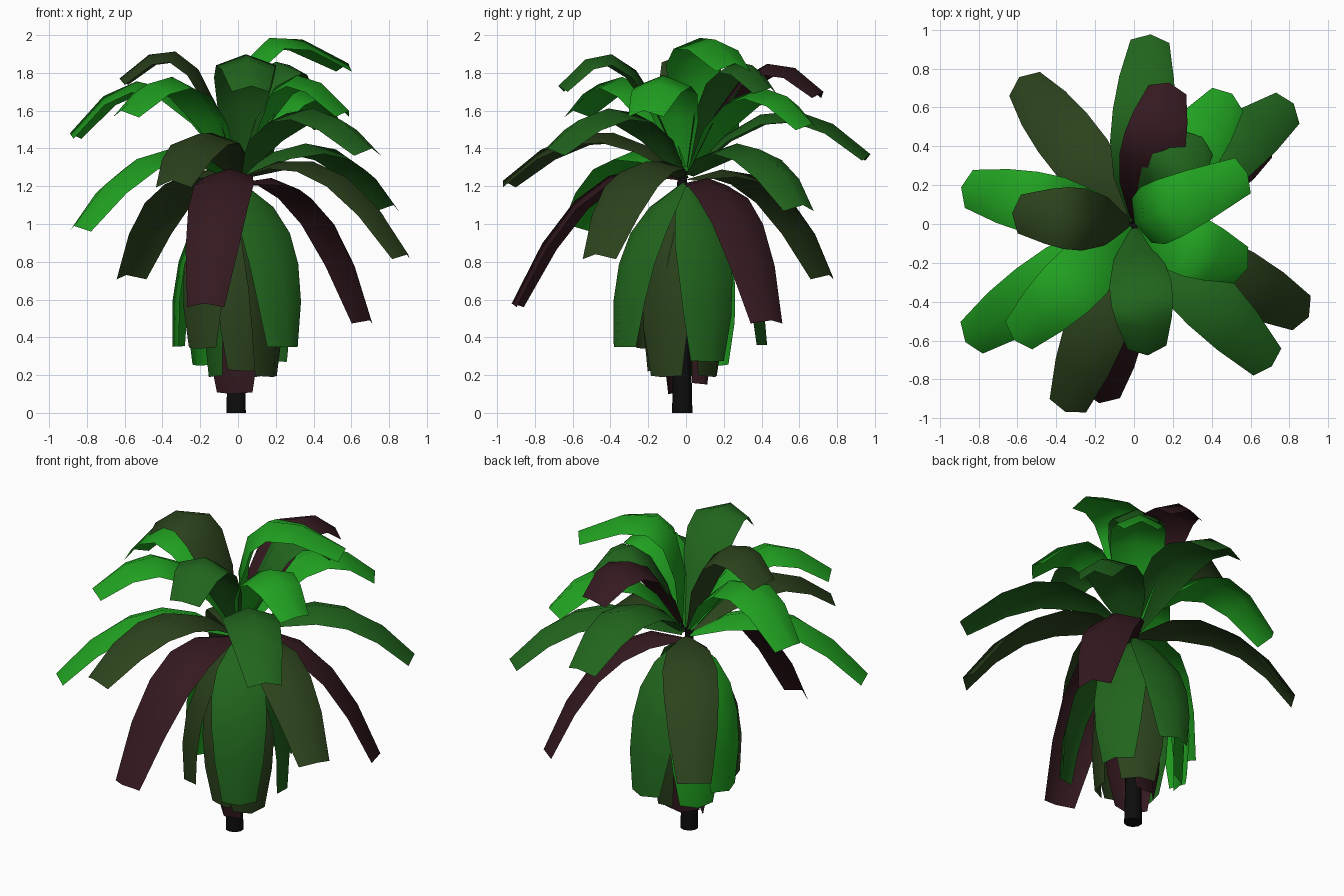
import bpy, bmesh
from math import cos, sin, radians
from mathutils import Vector

if "Cube" in bpy.data.objects:
    bpy.data.objects.remove(bpy.data.objects["Cube"])


def material(name, rgb):
    m = bpy.data.materials.new(name)
    m.diffuse_color = (*rgb, 1)
    m.use_nodes = True
    m.node_tree.nodes["Principled BSDF"].inputs["Base Color"].default_value = m.diffuse_color
    return m


MATS = {
    "bright": material("bright_green", (0.015, 0.36, 0.015)),
    "green": material("deep_green", (0.015, 0.13, 0.012)),
    "brown": material("brown_green", (0.025, 0.055, 0.012)),
    "red": material("dark_red", (0.035, 0.01, 0.014)),
    "bark": material("dark_bark", (0.004, 0.004, 0.004)),
}

HALF_WIDTH = [0.03, 0.125, 0.16, 0.16, 0.142, 0.10]
FOLD = [0.01, 0.04, 0.055, 0.06, 0.06, 0.05]


def finish(bm, name, mat, angle):
    mesh = bpy.data.meshes.new(name)
    bm.to_mesh(mesh)
    bm.free()
    ob = bpy.data.objects.new(name, mesh)
    bpy.context.collection.objects.link(ob)
    mesh.materials.append(MATS[mat])
    bpy.ops.object.select_all(action='DESELECT')
    ob.select_set(True)
    bpy.context.view_layer.objects.active = ob
    bpy.ops.object.shade_smooth_by_angle(angle=radians(angle))
    return ob


def leaf(name, az, base_z, mid, tip, mat):
    """Arching leaf, folded along its ridge; mid and tip are (radius, height)."""
    out = Vector((cos(radians(az)), sin(radians(az)), 0))
    side = Vector((-out.y, out.x, 0))
    p0, m, p2 = Vector((0.02, base_z)), Vector(mid), Vector(tip)
    c = 2 * m - (p0 + p2) / 2          # curve control so it passes through mid
    bm = bmesh.new()
    rows = []
    for i, (w, f) in enumerate(zip(HALF_WIDTH, FOLD)):
        t = i / (len(FOLD) - 1)
        p = (1 - t) ** 2 * p0 + 2 * t * (1 - t) * c + t * t * p2
        d = ((1 - t) * (c - p0) + t * (p2 - c)).normalized()
        e = p - f * Vector((-d.y, d.x))
        ridge = out * p.x + Vector((0, 0, p.y))
        edge = out * e.x + Vector((0, 0, e.y))
        rows.append([bm.verts.new(v) for v in (edge - side * w, ridge, edge + side * w)])
    for a, b in zip(rows, rows[1:]):
        for k in (0, 1):
            bm.faces.new((a[k], b[k], b[k + 1], a[k + 1]))
    finish(bm, name, mat, 50)


# Trunk
bm = bmesh.new()
bmesh.ops.create_cone(bm, cap_ends=True, segments=10, radius1=0.054, radius2=0.025, depth=1.28)
bmesh.ops.translate(bm, vec=(-0.01, -0.02, 0.64), verts=bm.verts)
finish(bm, "trunk", "bark", 40)

# Crown leaves: azimuth, base height, mid point, tip point, colour
CROWN = [
    (24, 1.30, (0.11, 1.945), (0.64, 1.85), "bright"),
    (175, 1.30, (0.27, 1.88), (0.63, 1.77), "brown"),
    (276, 1.30, (0.33, 1.87), (0.68, 1.73), "green"),
    (52, 1.30, (0.27, 1.83), (0.57, 1.72), "green"),
    (76, 1.29, (0.37, 1.82), (0.75, 1.70), "red"),
    (339, 1.29, (0.27, 1.77), (0.63, 1.60), "bright"),
    (224, 1.28, (0.40, 1.76), (0.86, 1.60), "bright"),
    (53, 1.28, (0.42, 1.71), (0.84, 1.53), "bright"),
    (168, 1.28, (0.46, 1.75), (0.91, 1.48), "bright"),
    (314, 1.27, (0.47, 1.61), (1.02, 1.40), "green"),
    (85, 1.27, (0.49, 1.60), (0.98, 1.37), "green"),
    (250, 1.26, (0.51, 1.49), (1.03, 1.23), "brown"),
    (37, 1.26, (0.55, 1.42), (1.03, 1.10), "green"),
    (215, 1.25, (0.55, 1.38), (1.06, 0.99), "bright"),
    (332, 1.25, (0.55, 1.30), (1.02, 0.84), "brown"),
    (128, 1.24, (0.54, 1.22), (0.96, 0.73), "brown"),
    (259, 1.24, (0.51, 1.20), (0.94, 0.58), "red"),
    (33, 1.22, (0.47, 1.12), (0.83, 0.49), "red"),
]
for n, row in enumerate(CROWN, 1):
    leaf(f"crown_leaf_{n}", *row)

# Old leaves hanging around the trunk
HANGING = [
    (171, 1.22, (0.29, 0.89), (0.35, 0.35), "bright"),
    (306, 1.22, (0.34, 0.90), (0.45, 0.35), "green"),
    (87, 1.22, (0.32, 0.89), (0.43, 0.36), "green"),
    (226, 1.20, (0.28, 0.86), (0.32, 0.34), "brown"),
    (28, 1.20, (0.26, 0.82), (0.29, 0.27), "green"),
    (140, 1.18, (0.25, 0.79), (0.28, 0.25), "bright"),
    (325, 1.18, (0.22, 0.77), (0.23, 0.19), "brown"),
    (285, 1.18, (0.21, 0.75), (0.21, 0.22), "brown"),
    (60, 1.17, (0.19, 0.73), (0.18, 0.19), "brown"),
    (195, 1.16, (0.17, 0.71), (0.16, 0.19), "green"),
    (110, 1.15, (0.14, 0.67), (0.12, 0.15), "red"),
    (250, 1.15, (0.13, 0.65), (0.10, 0.10), "red"),
]
for n, row in enumerate(HANGING, 1):
    leaf(f"hanging_leaf_{n}", *row)
